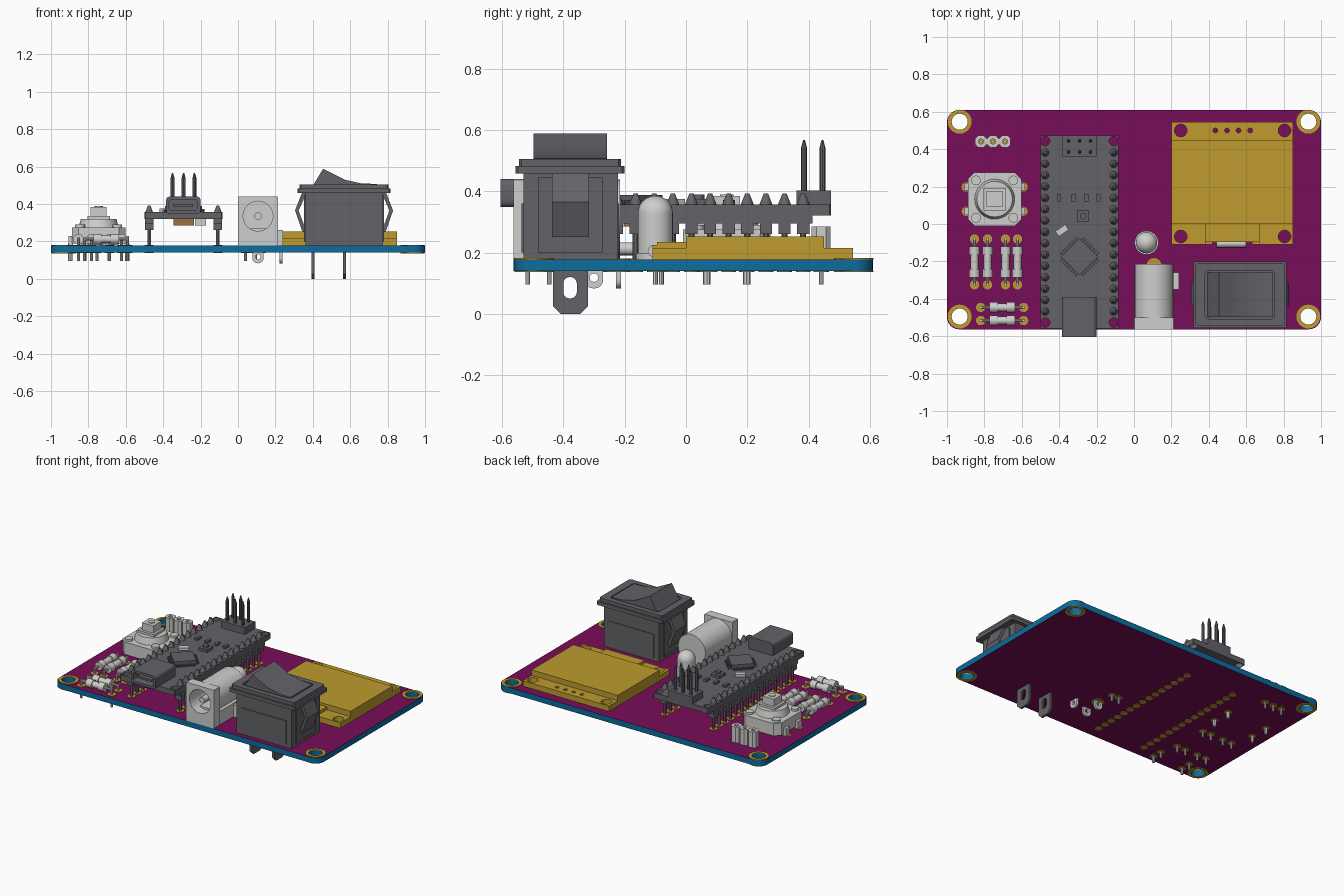
import bpy, bmesh, math
from mathutils import Matrix

if "Cube" in bpy.data.objects:
    bpy.data.objects.remove(bpy.data.objects["Cube"])


def material(name, r, g, b):
    mat = bpy.data.materials.new(name)
    mat.use_nodes = True
    mat.diffuse_color = (r, g, b, 1)
    mat.node_tree.nodes["Principled BSDF"].inputs["Base Color"].default_value = (r, g, b, 1)
    return mat


PURPLE = material("purple mask", .19, .004, .10)
BLUE = material("blue edge", .004, .15, .34)
GOLD = material("gold", .52, .33, .028)
DARK = material("dark grey", .125, .125, .14)
LIGHT = material("light grey", .62, .62, .61)
BROWN = material("brown", .35, .17, .05)

TOP, BOTTOM = .178, .14
ALONG = {
    "z": Matrix.Identity(4),
    "y": Matrix(((1, 0, 0, 0), (0, 0, 1, 0), (0, 1, 0, 0), (0, 0, 0, 1))),
    "x": Matrix(((0, 0, 1, 0), (1, 0, 0, 0), (0, 1, 0, 0), (0, 0, 0, 1))),
}


def box(bm, x0, x1, y0, y1, z0, z1, turn=0):
    centre = Matrix.Translation(((x0 + x1) / 2, (y0 + y1) / 2, (z0 + z1) / 2))
    size = Matrix.Diagonal((x1 - x0, y1 - y0, z1 - z0, 1))
    bmesh.ops.create_cube(bm, size=1, matrix=centre @ Matrix.Rotation(turn, 4, "Z") @ size)


def rod(bm, x, y, z, length, r, r2=None, axis="z", sides=16):
    """Cylinder or cone that starts at a point and runs along an axis."""
    m = Matrix.Translation((x, y, z)) @ ALONG[axis] @ Matrix.Translation((0, 0, length / 2))
    bmesh.ops.create_cone(bm, cap_ends=True, segments=sides, radius1=r,
                          radius2=r if r2 is None else r2, depth=length, matrix=m)


def circle(x, y, r, sides=24):
    return [(x + r * math.cos(i * math.tau / sides), y + r * math.sin(i * math.tau / sides))
            for i in range(sides)]


def rounded(x0, x1, y0, y1, r, steps=6):
    corners = ((x1 - r, y1 - r), (x0 + r, y1 - r), (x0 + r, y0 + r), (x1 - r, y0 + r))
    return [(cx + r * math.cos((q + i / steps) * math.pi / 2),
             cy + r * math.sin((q + i / steps) * math.pi / 2))
            for q, (cx, cy) in enumerate(corners) for i in range(steps + 1)]


def prism(bm, loops, start, end, axis="z"):
    """Extrude an outline, with further loops as holes, along an axis."""
    edges = []
    for loop in loops:
        vs = [bm.verts.new((a, b, start)) for a, b in loop]
        edges += [bm.edges.new((vs[i - 1], vs[i])) for i in range(len(vs))]
    if len(loops) == 1:
        faces = [bm.faces.new(vs)]
    else:
        filled = bmesh.ops.triangle_fill(bm, edges=edges, use_beauty=True, normal=(0, 0, 1))
        faces = [f for f in filled["geom"] if isinstance(f, bmesh.types.BMFace)]
    old = {v for f in faces for v in f.verts}
    out = bmesh.ops.extrude_face_region(bm, geom=faces, use_keep_orig=True)
    new = [v for v in out["geom"] if isinstance(v, bmesh.types.BMVert)]
    bmesh.ops.translate(bm, verts=new, vec=(0, 0, end - start))
    bmesh.ops.transform(bm, matrix=ALONG[axis], verts=list(old) + new)


def finish(name, bm, *mats):
    bmesh.ops.recalc_face_normals(bm, faces=bm.faces)
    mesh = bpy.data.meshes.new(name)
    bm.to_mesh(mesh)
    bm.free()
    ob = bpy.data.objects.new(name, mesh)
    bpy.context.collection.objects.link(ob)
    for m in mats:
        mesh.materials.append(m)
    bpy.ops.object.select_all(action="DESELECT")
    bpy.context.view_layer.objects.active = ob
    ob.select_set(True)
    bpy.ops.object.shade_smooth_by_angle(angle=math.radians(35))
    return ob


pads, leads = bmesh.new(), bmesh.new()


def pad(x, y, r=.025):
    rod(pads, x, y, BOTTOM - .003, TOP - BOTTOM + .006, r)


def lead(x, y, top=TOP + .01, low=.095, r=.008):
    pad(x, y)
    rod(leads, x, y, low, top - low, r, sides=8)


# Circuit board: blue edge, purple faces, gold mounting rings
mounts = [(x, y) for x in (-.932, .932) for y in (.547, -.495)]
bm = bmesh.new()
prism(bm, [rounded(-1, 1, -.563, .61, .065)] + [circle(x, y, .043) for x, y in mounts], BOTTOM, TOP)
board = finish("circuit_board", bm, PURPLE, BLUE)
for p in board.data.polygons:
    p.material_index = int(abs(p.normal.z) < .5)
bm = bmesh.new()
for x, y in mounts:
    for z in (BOTTOM - .004, TOP):
        prism(bm, [circle(x, y, .064), circle(x, y, .043)], z, z + .004)
finish("mounting_rings", bm, GOLD)

# Controller board with its pin rows
MX = -.291
bm = bmesh.new()
rows = (-.475, -.108)
pin_y = [.382 - i * .0607 for i in range(15)]
prism(bm, [rounded(-.5, -.083, -.56, .473, .005, 1)]
      + [circle(x, y, .026, 12) for x in rows for y in (.443, -.527)], .32, .357)
finish("controller_board", bm, DARK)
bm = bmesh.new()
for x in rows:
    box(bm, x - .022, x + .022, -.497, .412, .295, .32)
    for y in pin_y:
        box(bm, x - .022, x + .022, y - .02, y + .02, .26, .3)
        rod(bm, x, y, TOP, .1, .01, sides=6)
        rod(bm, x, y, .357, .035, .021, .007, sides=10)
        pad(x, y, .024)
box(bm, MX - .09, MX + .09, .36, .473, .357, .403)
for x in (-.35, MX, -.233):
    for y in (.385, .445):
        rod(bm, x, y, .4, .14, .01, sides=8)
        rod(bm, x, y, .54, .027, .01, .003, sides=8)
finish("controller_pins", bm, DARK)

# Controller chips, reset switch and indicator lamps
bm = bmesh.new()
chip = Matrix.Translation((MX, -.175, 0)) @ Matrix.Rotation(math.pi / 4, 4, "Z")
box(bm, MX - .07, MX + .07, -.245, -.105, .36, .388, math.pi / 4)
for side in range(4):
    for i in range(8):
        spot = chip @ Matrix.Rotation(side * math.pi / 2, 4, "Z") @ Matrix.Translation((.077, (i - 3.5) * .016, .363))
        bmesh.ops.create_cube(bm, size=1, matrix=spot @ Matrix.Diagonal((.025, .007, .012, 1)))
box(bm, -.305, -.24, .01, .075, .357, .375)
rod(bm, -.272, .042, .375, .015, .018)
for x in (-.4, -.325, -.255, -.19):
    box(bm, x - .011, x + .011, .12, .16, .357, .372)
finish("controller_chips", bm, DARK)
bm = bmesh.new()
box(bm, -.417, -.353, -.052, -.018, .357, .375, math.radians(35))
box(bm, -.23, -.17, -.3, -.2, .285, .32)
finish("controller_crystal", bm, LIGHT)
bm = bmesh.new()
box(bm, MX - .055, MX + .055, -.3, -.1, .285, .32)
finish("underside_chip", bm, BROWN)

# Data socket, hollow towards the front
bm = bmesh.new()
prism(bm, [rounded(-.385, -.2, .348, .44, .02, 3), rounded(-.368, -.217, .364, .424, .014, 3)], -.605, -.5, "y")
prism(bm, [rounded(-.385, -.2, .348, .44, .02, 3)], -.5, -.39, "y")
box(bm, -.345, -.24, -.59, -.5, .385, .4)
finish("data_socket", bm, DARK)

# Push button
bm = bmesh.new()
BX, BY = -.745, .133
prism(bm, [rounded(BX - .143, BX + .143, BY - .143, BY + .143, .035, 1)], .19, .275)
rod(bm, BX, BY, .275, .045, .107, .095, sides=32)
box(bm, BX - .06, BX + .06, BY - .06, BY + .06, .32, .335)
box(bm, BX - .043, BX + .043, BY - .043, BY + .043, .335, .385)
rod(bm, BX, BY, .385, .004, .022)
for sx in (-1, 1):
    for sy in (-1, 1):
        rod(bm, BX + sx * .1, BY + sy * .1, .275, .014, .026)
        box(bm, BX + sx * .15 - .012, BX + sx * .15 + .012, BY + sy * .065 - .02, BY + sy * .065 + .02, .178, .23)
        lead(BX + sx * .152, BY + sy * .065, r=.012)
finish("push_button", bm, LIGHT)

# Three-way header
bm = bmesh.new()
for x in (-.818, -.754, -.69):
    prism(bm, [rounded(x - .031, x + .031, .41, .472, .016, 1), circle(x, .441, .014, 8)], TOP, .285)
    lead(x, .441, .2)
finish("small_header", bm, LIGHT)

# Resistors
bm = bmesh.new()


def resistor(x, y, axis, span, body):
    z, dx, dy = .212, axis == "x", axis == "y"
    rod(bm, x, y, z, span, .008, axis=axis, sides=8)
    gap = (span - body) / 2
    rod(bm, x + dx * gap, y + dy * gap, z, body, .021, axis=axis)
    for s in (gap, span - gap - .045):
        rod(bm, x + dx * s, y + dy * s, z, .045, .028, axis=axis)
    for s in (0, span):
        lead(x + dx * s, y + dy * s, z + .008)


for x in (-.853, -.783, -.687, -.623):
    resistor(x, -.325, "y", .245, .165)
for y in (-.446, -.516):
    resistor(-.82, y, "x", .23, .135)
finish("resistors", bm, LIGHT)

# Domed lamp
bm = bmesh.new()
rod(bm, .067, -.1, TOP, .02, .064, sides=32)
rod(bm, .067, -.1, TOP + .02, .13, .057, sides=32)
bmesh.ops.create_uvsphere(bm, u_segments=32, v_segments=16, radius=.057,
                          matrix=Matrix.Translation((.067, -.1, .328)))
finish("domed_lamp", bm, LIGHT)
for x in (.04, .094):
    lead(x, -.1)

# Power jack with barrel, centre pin and eyelet lugs
bm = bmesh.new()
JX, JZ = .107, .335
prism(bm, [rounded(0, .215, TOP, .44, .004, 1), circle(JX, JZ, .08)], -.563, -.5, "y")
prism(bm, [circle(JX, JZ, .103, 32), circle(JX, JZ, .08)], -.5, -.27, "y")
rod(bm, JX, -.27, JZ, .055, .103, axis="y", sides=32)
rod(bm, JX, -.54, JZ, .28, .02, axis="y")
box(bm, .005, .21, -.5, -.225, TOP, .27)
box(bm, .21, .24, -.35, -.26, TOP, .26)
for along, a, b in (("y", JX, -.22), ("y", JX, -.33), ("x", -.3, .23)):
    prism(bm, [rounded(a - .03, a + .03, .083, TOP, .028), circle(a, .118, .014, 12)], b - .008, b + .008, along)
finish("power_jack", bm, LIGHT)
pad(JX, -.222, .04)

# Rocker switch: body, sloped bezel, rocker, clips and terminals
bm = bmesh.new()
SX, SY = .567, -.377
box(bm, .36, .774, -.53, -.222, TOP, .46)
prism(bm, [rounded(.318, .816, -.556, -.2, .008, 1)], .458, .482)
hole = rounded(.38, .75, -.508, -.248, .02, 3)
prism(bm, [rounded(.33, .804, -.544, -.212, .008, 1), hole], .482, .505)
rocker = [(.385, .47), (.405, .505), (.455, .588), (.50, .565), (.57, .53), (.66, .51), (.742, .507), (.742, .47)]
prism(bm, [rocker], -.497, -.258, "y")
for s in (-1, 1):
    clip = [(.2, .46), (.225, .46), (.262, .365), (.222, .25), (.2, .25), (.243, .365)]
    prism(bm, [[(SX + s * a, b) for a, b in clip]], SY - .06, SY + .06, "y")
    box(bm, SX + s * .207 - .006, SX + s * .207 + .006, SY - .105, SY + .105, .2, .445)
    box(bm, SX - .17, SX + .17, SY + s * .155 - .004, SY + s * .155 + .004, .2, .36)
for x in (.4, .57):
    tab = rounded(-.434, -.32, 0, .2, .025, 1)
    prism(bm, [tab, rounded(-.4, -.356, .05, .12, .02, 3)], x - .008, x + .008, "x")
finish("rocker_switch", bm, DARK)

# Display module: carrier with a notch, glass, flex tail and holes
bm = bmesh.new()
outline = [(.2, .545), (.2, -.11), (.38, -.11), (.38, -.075), (.67, -.075), (.67, -.11), (.85, -.11), (.85, .545)]
holes = [circle(x, y, .034, 16) for x in (.25, .805) for y in (.5, -.067)]
header_x = (.435, .497, .559, .621)
prism(bm, [outline] + holes + [circle(x, .5, .013, 8) for x in header_x], TOP, .215)
box(bm, .2, .85, 0, .45, .215, .252)
box(bm, .38, .67, -.095, 0, .215, .235)
for x in (.4, .65):
    box(bm, x - .02, x + .02, -.11, -.07, TOP, .225)
finish("display_module", bm, GOLD)
bm = bmesh.new()
rod(bm, .44, -.105, .205, .16, .02, axis="x")
finish("display_flex_roll", bm, LIGHT)

finish("solder_pads", pads, GOLD)
finish("component_leads", leads, LIGHT)
